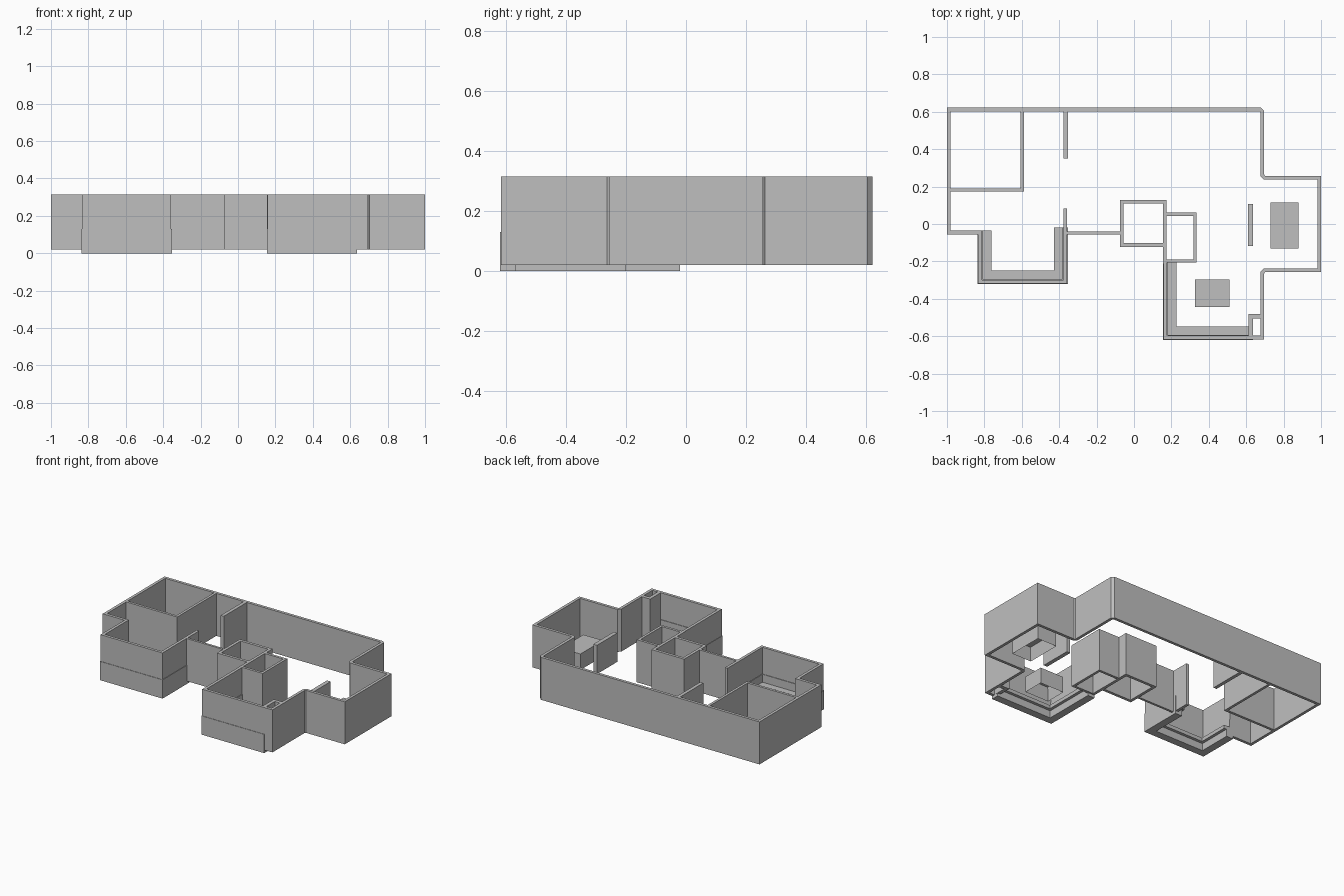
import bpy
import bmesh
from mathutils import Vector

cube = bpy.data.objects.get("Cube")
if cube:
    bpy.data.objects.remove(cube)

grey = bpy.data.materials.new("plain_grey")
grey.use_nodes = True
colour = (0.52, 0.52, 0.52, 1)
grey.diffuse_color = colour
grey.node_tree.nodes["Principled BSDF"].inputs["Base Color"].default_value = colour

FLOOR, TOP = 0.02, 0.315


def finish(name, bm):
    bmesh.ops.recalc_face_normals(bm, faces=bm.faces)
    mesh = bpy.data.meshes.new(name)
    bm.to_mesh(mesh)
    bm.free()
    mesh.materials.append(grey)
    obj = bpy.data.objects.new(name, mesh)
    bpy.context.collection.objects.link(obj)
    return obj


def ribbon(name, path, left=0.01, right=0.01, z0=FLOOR, z1=TOP):
    """Upright strip along a path, with mitred corners."""
    pts = [Vector(p) for p in path]
    dirs = [(b - a).normalized() for a, b in zip(pts, pts[1:])]
    bm = bmesh.new()
    rings = []
    for i, p in enumerate(pts):
        a, b = dirs[max(i - 1, 0)], dirs[min(i, len(dirs) - 1)]
        na, nb = Vector((-a.y, a.x)), Vector((-b.y, b.x))
        mitre = (na + nb) / (1 + na.dot(nb))
        l, r = p + mitre * left, p - mitre * right
        rings.append([bm.verts.new((q.x, q.y, z))
                      for q, z in ((l, z0), (l, z1), (r, z1), (r, z0))])
    for a, b in zip(rings, rings[1:]):
        for k in range(4):
            n = (k + 1) % 4
            bm.faces.new((a[k], b[k], b[n], a[n]))
    bm.faces.new(rings[0])
    bm.faces.new(rings[-1])
    return finish(name, bm)


def counter(name, x0, x1, y0, y1, z1, shell=0.02):
    """Block that is hollow underneath."""
    bm = bmesh.new()
    bmesh.ops.create_cube(bm, size=1)
    for v in bm.verts:
        v.co = (x1 if v.co.x > 0 else x0, y1 if v.co.y > 0 else y0,
                z1 if v.co.z > 0 else FLOOR)
    base = min(bm.faces, key=lambda f: f.calc_center_median().z)
    bmesh.ops.inset_region(bm, faces=[base], thickness=shell)
    bmesh.ops.translate(bm, verts=base.verts, vec=(0, 0, z1 - FLOOR - shell))
    finish(name, bm)


# Outer walls, with both front bays
ribbon("outer_wall", [
    (0.167, -0.2), (0.167, -0.607), (0.686, -0.607), (0.686, -0.26),
    (0.698, -0.247), (0.99, -0.247), (0.99, 0.247), (0.698, 0.247),
    (0.686, 0.26), (0.686, 0.601), (0.675, 0.612), (-0.99, 0.612),
    (-0.99, -0.046), (-0.823, -0.046), (-0.823, -0.309), (-0.367, -0.309),
    (-0.367, 0.083)])

# Inner walls
ribbon("back_room_wall", [(-0.98, 0.182), (-0.597, 0.182), (-0.597, 0.605)],
       0.009, 0.009)
ribbon("back_stub_wall", [(-0.366, 0.35), (-0.366, 0.605)], 0.012, 0.012)
ribbon("middle_wall", [(-0.36, -0.048), (-0.068, -0.048)], 0.008, 0.008)
ribbon("large_closet_wall", [(0.162, -0.112), (-0.066, -0.112),
                             (-0.066, 0.119), (0.162, 0.119)])
ribbon("closet_divider_wall", [(0.165, 0.129), (0.165, -0.21)])
ribbon("small_closet_wall", [(0.17, 0.053), (0.326, 0.053),
                             (0.326, -0.198), (0.17, -0.198)], 0.009, 0.009)
ribbon("bay_pillar_wall", [(0.624, -0.6), (0.624, -0.493), (0.68, -0.493)],
       0.012, 0.012)
ribbon("partition", [(0.623, -0.117), (0.623, 0.107)], 0.014, 0.014, z1=0.22)

# Booth benches: base, overhanging seat and low back around each bay
bays = {
    "left_bay": [(0.167, -0.2), (0.167, -0.607), (0.635, -0.607)],
    "right_bay": [(-0.823, -0.035), (-0.823, -0.309),
                  (-0.367, -0.309), (-0.367, -0.02)],
}
for bay, path in bays.items():
    ribbon(bay + "_bench_base", path, 0.04, 0.013, 0.0, 0.05)
    ribbon(bay + "_bench_seat", path, 0.06, 0.013, 0.05, 0.075)
    ribbon(bay + "_bench_back", path, 0.014, 0.013, 0.075, 0.13)

# Free-standing counters
counter("side_counter", 0.73, 0.88, -0.132, 0.115, 0.13)
counter("bay_counter", 0.327, 0.51, -0.445, -0.297, 0.13)
